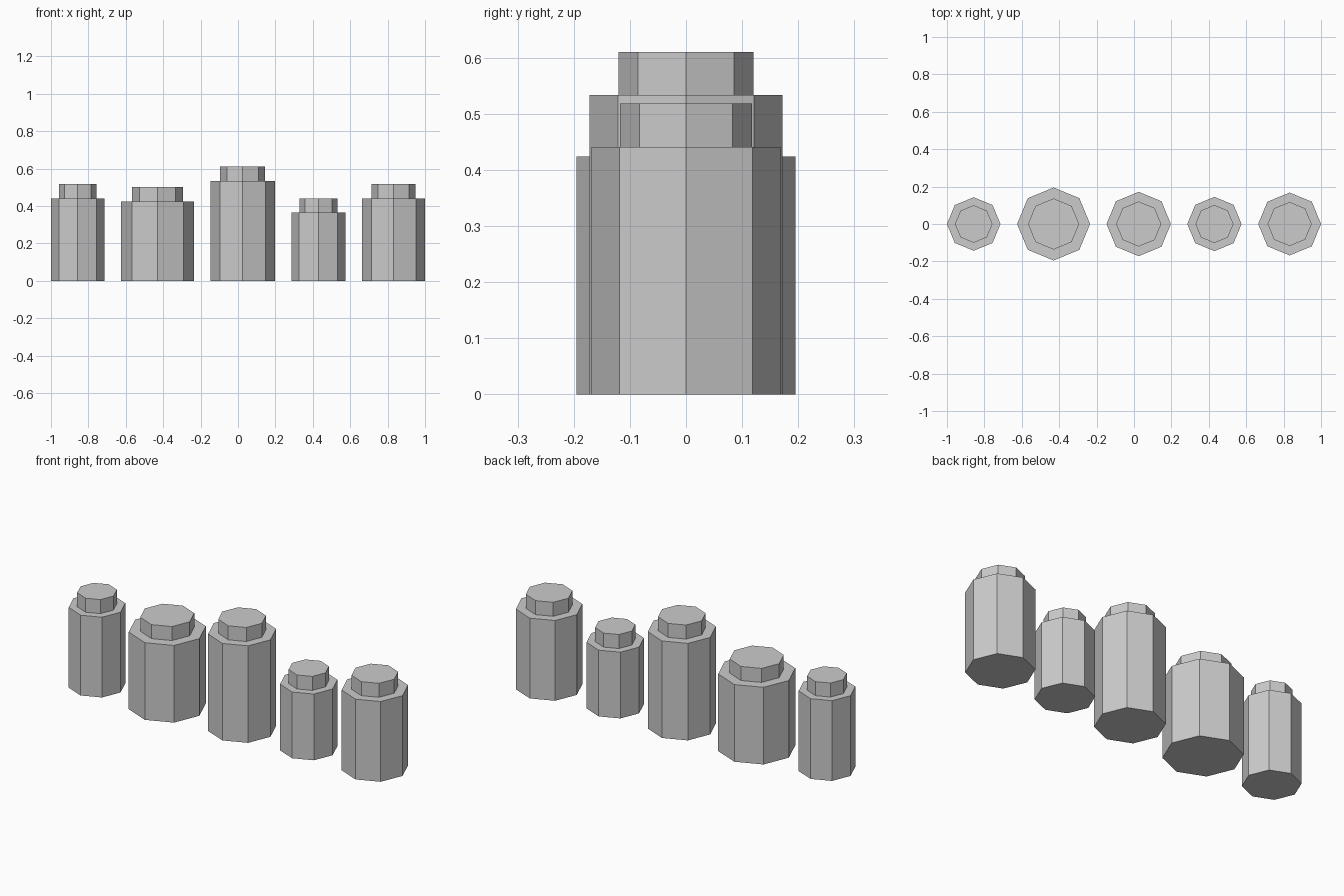
import bpy
from math import pi

cube = bpy.data.objects.get("Cube")
if cube:
    bpy.data.objects.remove(cube, do_unlink=True)

SIDES = 8
CAP_HEIGHT = 0.077
CAP_RATIO = 0.7

# One plain grey for everything
grey = bpy.data.materials.new("plain grey")
grey.use_nodes = True
colour = (0.6, 0.6, 0.6, 1)
grey.diffuse_color = colour
grey.node_tree.nodes["Principled BSDF"].inputs["Base Color"].default_value = colour


def prism(name, x, radius, bottom, height):
    """Flat-shaded octagonal prism with corners on the x and y axes."""
    bpy.ops.mesh.primitive_cylinder_add(
        vertices=SIDES, radius=radius, depth=height,
        location=(x, 0, bottom + height / 2))
    obj = bpy.context.object
    obj.name = name
    obj.data.materials.append(grey)
    return obj


# Row of jars: label, centre x, body radius, body height
jars = [
    ("far_right", -0.857, 0.143, 0.441),
    ("right", -0.430, 0.195, 0.424),
    ("middle", 0.025, 0.172, 0.533),
    ("left", 0.430, 0.145, 0.364),
    ("far_left", 0.832, 0.168, 0.441),
]

for label, x, radius, height in jars:
    prism(f"{label}_jar_body", x, radius, 0, height)
    prism(f"{label}_jar_lid", x, radius * CAP_RATIO, height, CAP_HEIGHT)
